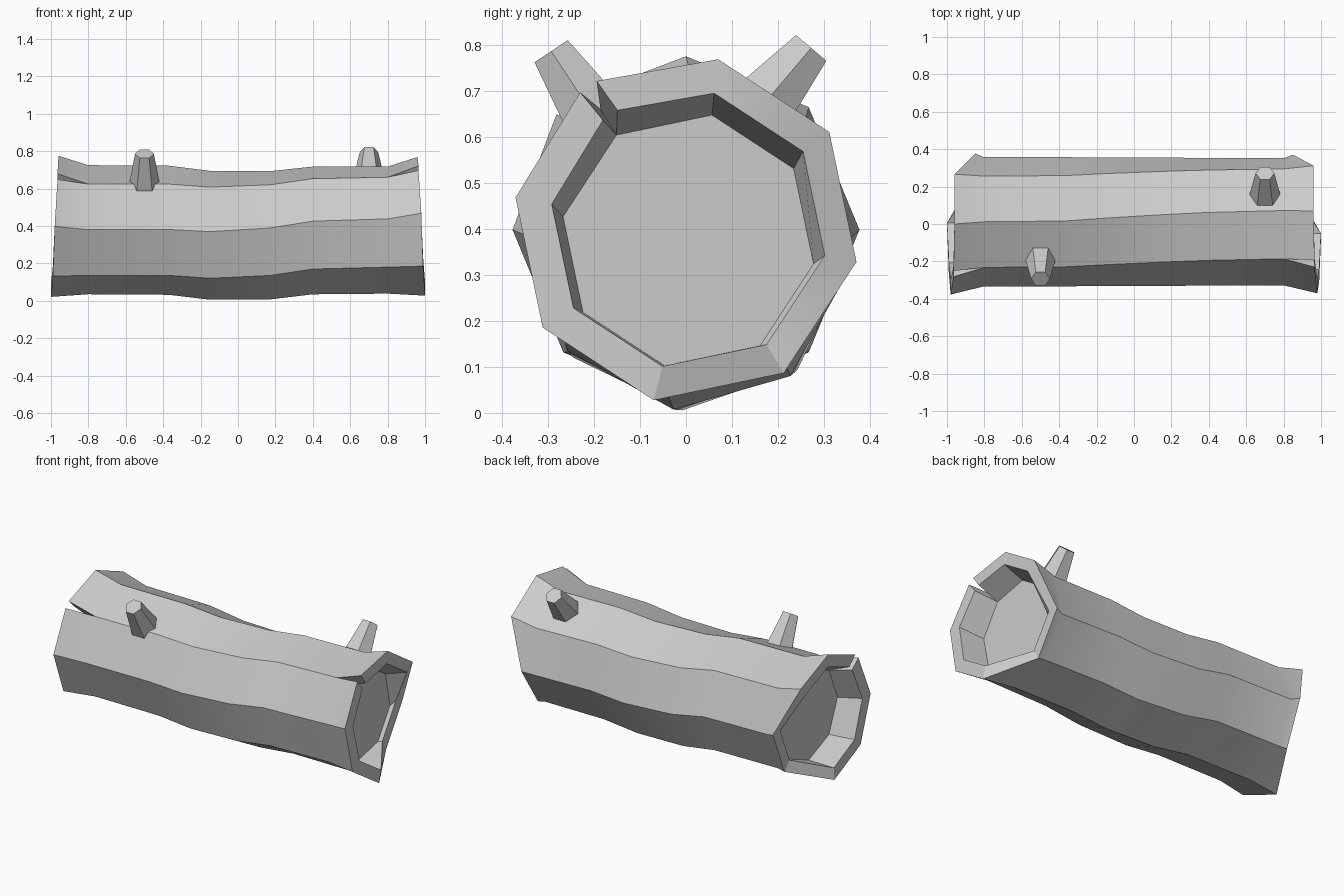
import bpy, bmesh
from math import sin, cos, radians
from mathutils import Vector

if "Cube" in bpy.data.objects:
    bpy.data.objects.remove(bpy.data.objects["Cube"])

bm = bmesh.new()

def ring(xs, cy, cz, r, rot, gap=0):
    """Eight-sided section as 9 entries; first and last meet unless split by a gap."""
    out = []
    for i in range(9):
        if i == 8 and gap == 0:
            out.append(out[0])
            break
        a = radians(135 - 45 * i - rot + (-gap if i == 0 else gap if i == 8 else 0))
        x = xs[i] if isinstance(xs, list) else xs
        out.append(bm.verts.new((x, cy + r * cos(a), cz + r * sin(a))))
    return out

def bridge(a, b):
    for i in range(8):
        bm.faces.new((a[i], a[i + 1], b[i + 1], b[i]))

# gently wavy, twisting trunk: x, centre z, twist in degrees
stations = [(-0.8, 0.38, 0), (-0.37, 0.377, 0.7), (-0.15, 0.35, 3.3),
            (0.17, 0.35, 6.5), (0.4, 0.376, 8.3), (0.8, 0.378, 10)]
body = [ring(x, 0.012, cz, 0.345, t) for x, cz, t in stations]
for a, b in zip(body, body[1:]):
    bridge(a, b)

# flared, chipped and split ends with a recessed cap
profile = [0.965, 0.96, 0.96, 0.85, 0.85, 1.0, 0.99, 0.98, 0.965]
for s, base, rot in ((-1, body[0], 0), (1, body[-1], 10.7)):
    xs = [s * v for v in profile]
    outer = ring(xs, 0.0, 0.398, 0.377, rot, 3.3)
    inner = ring(xs, 0.005, 0.398, 0.302, rot, 3.6)
    cap = ring(s * 0.83, 0.005, 0.375, 0.277, rot)
    bridge(base, outer)
    bridge(outer, inner)
    bridge(inner, cap)
    bm.faces.new(cap[:8])
    # crack walls
    for k in (0, 8):
        bm.faces.new((base[k], outer[k], inner[k], cap[k]))
    # crack floor
    bm.edges.ensure_lookup_table()

bmesh.ops.recalc_face_normals(bm, faces=bm.faces)

def finish(bm, name):
    me = bpy.data.meshes.new(name)
    bm.to_mesh(me)
    bm.free()
    ob = bpy.data.objects.new(name, me)
    bpy.context.collection.objects.link(ob)
    bpy.ops.object.select_all(action='DESELECT')
    ob.select_set(True)
    bpy.context.view_layer.objects.active = ob
    bpy.ops.object.shade_smooth_by_angle(angle=radians(25))
    return ob

finish(bm, "log")

# tapered six-sided branch stubs
def stub(name, base, tip):
    base, tip = Vector(base), Vector(tip)
    d = tip - base
    n = d.normalized()
    side = Vector((1, 0, 0))
    up = n.cross(side)
    b = bmesh.new()
    loops = []
    for c, r in ((base, 0.083), (tip, 0.05)):
        loops.append([b.verts.new(c + r * (cos(radians(60 * i)) * side + sin(radians(60 * i)) * up))
                      for i in range(6)])
    for i in range(6):
        j = (i + 1) % 6
        b.faces.new((loops[0][i], loops[0][j], loops[1][j], loops[1][i]))
    for l in loops:
        b.faces.new(l)
    bmesh.ops.recalc_face_normals(b, faces=b.faces)
    finish(b, name)

stub("front_branch_stub", (-0.5, -0.183, 0.62), (-0.5, -0.293, 0.786))
stub("back_branch_stub", (0.7, 0.155, 0.655), (0.7, 0.272, 0.793))
